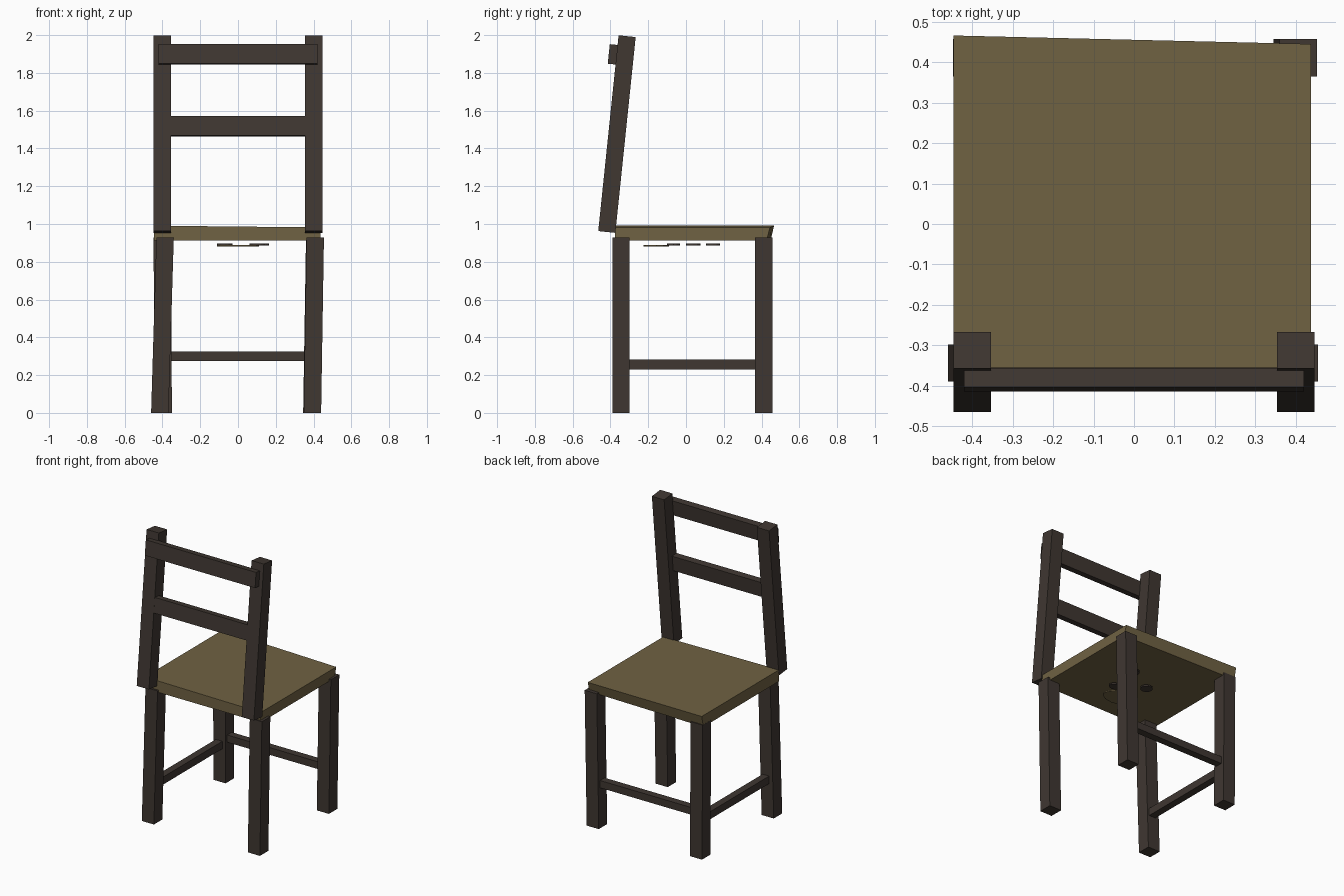
import bpy, bmesh, math
from mathutils import Vector

if "Cube" in bpy.data.objects:
    bpy.data.objects.remove(bpy.data.objects["Cube"])


def material(name, rgb):
    m = bpy.data.materials.new(name)
    m.diffuse_color = (*rgb, 1)
    m.use_nodes = True
    m.node_tree.nodes["Principled BSDF"].inputs["Base Color"].default_value = m.diffuse_color
    return m


dark_wood = material("dark_wood", (0.050, 0.038, 0.031))
seat_wood = material("seat_wood", (0.162, 0.122, 0.056))


def finish(name, bm, mat):
    bmesh.ops.recalc_face_normals(bm, faces=bm.faces)
    mesh = bpy.data.meshes.new(name)
    bm.to_mesh(mesh)
    bm.free()
    mesh.materials.append(mat)
    ob = bpy.data.objects.new(name, mesh)
    bpy.context.collection.objects.link(ob)
    return ob


def box(name, center, size, mat, tilt=0.0):
    """Box turned about x by tilt."""
    bm = bmesh.new()
    bmesh.ops.create_cube(bm, size=1)
    bmesh.ops.scale(bm, vec=size, verts=bm.verts)
    ob = finish(name, bm, mat)
    ob.location = center
    ob.rotation_euler.x = tilt
    return ob


def leg(name, x_bottom, x_top, y):
    """Square leg that leans slightly sideways."""
    bm = bmesh.new()
    bmesh.ops.create_cube(bm, size=1)
    for v in bm.verts:
        top = v.co.z > 0
        v.co = Vector(((x_top if top else x_bottom) + v.co.x * 0.092,
                       y + v.co.y * 0.092, 0.928 if top else 0.0))
    return finish(name, bm, dark_wood)


# Legs
leg("front_leg_left", -0.414, -0.386, -0.344)
leg("front_leg_right", 0.394, 0.409, -0.344)
leg("back_leg_left", -0.396, -0.401, 0.411)
leg("back_leg_right", 0.391, 0.406, 0.411)

# Rungs between the back legs and along the left side
box("back_rung", (0, 0.41, 0.30), (0.72, 0.05, 0.05), dark_wood)
box("side_rung", (-0.40, 0.033, 0.257), (0.05, 0.68, 0.052), dark_wood)

# Seat, slightly out of square with a slanted back edge
bm = bmesh.new()
bmesh.ops.create_cube(bm, size=1)
for v in bm.verts:
    right, back, top = (c > 0 for c in v.co)
    y = (0.445 if right else 0.466) - (0 if top else 0.018) if back else -0.377
    z = (0.982 if right else 0.991) if top else 0.912
    v.co = Vector((0.437 if right else -0.446, y, z))
finish("seat", bm, seat_wood)

# Leaning back posts and rails
lean = -math.atan2(0.108, 1.04)
for side, x in (("left", -0.40), ("right", 0.40)):
    box("back_post_" + side, (x, -0.3655, 1.476),
        (0.093, 0.091, 1.042), dark_wood, lean)
box("top_rail", (0, -0.386, 1.898), (0.84, 0.046, 0.104), dark_wood, lean)
box("middle_rail", (0, -0.383, 1.518), (0.72, 0.046, 0.104), dark_wood, lean)


# Thin pads below the seat
def pad(name, x, y, z, rx, ry, mat):
    bm = bmesh.new()
    bmesh.ops.create_cone(bm, cap_ends=True, segments=12,
                          radius1=1, radius2=1, depth=1)
    bmesh.ops.scale(bm, vec=(rx, ry, 0.009), verts=bm.verts)
    finish(name, bm, mat).location = (x, y, z)


pad("pad_left", -0.07, 0.038, 0.891, 0.04, 0.038, dark_wood)
pad("pad_right", 0.125, 0.143, 0.891, 0.04, 0.038, dark_wood)
pad("pad_front", 0.10, -0.067, 0.891, 0.04, 0.034, dark_wood)
pad("pad_wide", 0.0, -0.157, 0.885, 0.11, 0.068, seat_wood)
